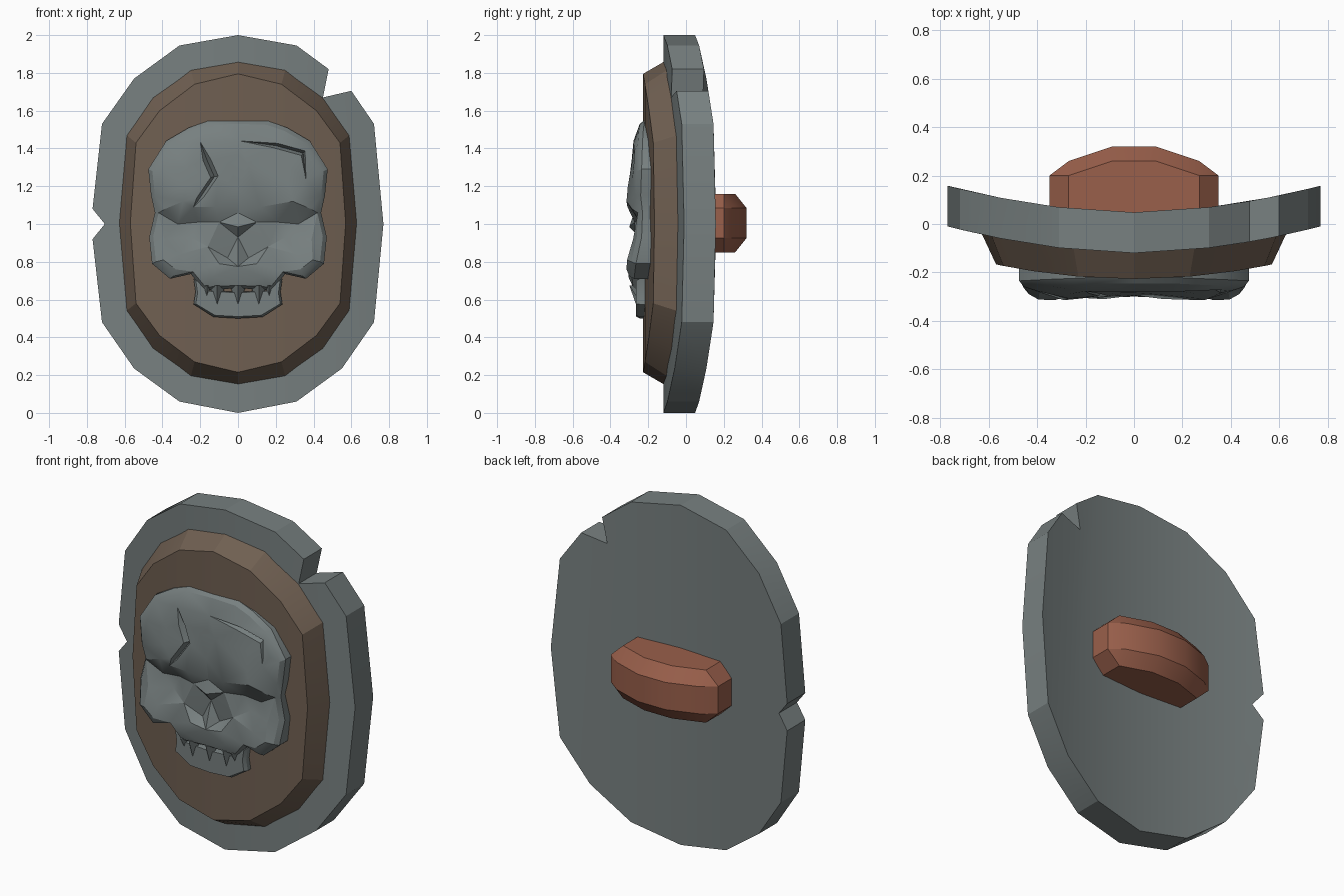
import bpy, bmesh, math
from mathutils import Vector
from mathutils.geometry import delaunay_2d_cdt

if "Cube" in bpy.data.objects:
    bpy.data.objects.remove(bpy.data.objects["Cube"])


def material(name, rgb):
    m = bpy.data.materials.new(name)
    m.diffuse_color = (*rgb, 1)
    m.use_nodes = True
    m.node_tree.nodes["Principled BSDF"].inputs["Base Color"].default_value = m.diffuse_color
    return m


STONE = material("grey metal", (0.185, 0.215, 0.215))
WOOD = material("brown wood", (0.16, 0.115, 0.083))
LEATHER = material("red brown leather", (0.32, 0.115, 0.07))


def finish(bm, name, mat, angle=20):
    bmesh.ops.remove_doubles(bm, verts=bm.verts, dist=0.0005)
    bmesh.ops.recalc_face_normals(bm, faces=bm.faces)
    me = bpy.data.meshes.new(name)
    bm.to_mesh(me)
    bm.free()
    me.materials.append(mat)
    me.polygons.foreach_set("use_smooth", [True] * len(me.polygons))
    me.set_sharp_from_angle(angle=math.radians(angle))
    ob = bpy.data.objects.new(name, me)
    bpy.context.collection.objects.link(ob)
    return ob


def add_face(bm, pts):
    pts = [Vector(p) for p in pts]
    clean = [p for i, p in enumerate(pts) if (p - pts[i - 1]).length > 1e-5]
    if len(clean) > 2:
        return bm.faces.new([bm.verts.new(p) for p in clean])


def loft(bm, a, b):
    for i in range(len(a)):
        add_face(bm, [a[i - 1], a[i], b[i], b[i - 1]])


def mirror_loop(half):
    return half + [(-p[0], *p[1:]) for p in reversed(half) if p[0] > 0]


def bow(x):
    return 0.11 * (abs(x) / 0.77) ** 1.8


# Shield plate: notched outline, cut in vertical strips and bowed
outline = [(0, 2), (.31, 1.945), (.48, 1.82), (.45, 1.67), (.6, 1.705), (.72, 1.53),
           (.77, 1), (.72, .48), (.55, .235), (.31, .06), (0, 0), (-.31, .06),
           (-.55, .235), (-.72, .48), (-.77, .92), (-.705, 1), (-.77, 1.08),
           (-.72, 1.53), (-.55, 1.77), (-.31, 1.945)]
bm = bmesh.new()
add_face(bm, [(x, 0, z) for x, z in outline])
for cut in (-.72, -.55, -.31, 0, .31, .55, .72):
    bmesh.ops.bisect_plane(bm, geom=bm.verts[:] + bm.edges[:] + bm.faces[:],
                           plane_co=(cut, 0, 0), plane_no=(1, 0, 0))
ext = bmesh.ops.extrude_face_region(bm, geom=bm.faces[:], use_keep_orig=True)
for g in ext["geom"]:
    if isinstance(g, bmesh.types.BMVert):
        g.co.y = 0.168
for v in bm.verts:
    v.co.y += bow(v.co.x) - 0.12
finish(bm, "shield_plate", STONE)

# Raised wooden panel with sloped sides
inner = [(0, 1.795), (.23, 1.74), (.415, 1.6), (.54, 1.43), (.57, 1.005)]
outer = [(0, 1.86), (.25, 1.815), (.45, 1.67), (.59, 1.47), (.63, 1.005)]


def panel_rows(pts, depth):
    top = [(-x, z) for x, z in reversed(pts) if x > 0] + pts
    return ([(x, depth(x), z) for x, z in top],
            [(x, depth(x), 2.01 - z) for x, z in top])


bm = bmesh.new()
ti, bi = panel_rows(inner, lambda x: -0.227 + 0.06 * (x / 0.57) ** 2)
to, bo = panel_rows(outer, lambda x: bow(x) - 0.115)
for i in range(len(ti) - 1):
    add_face(bm, [ti[i], ti[i + 1], bi[i + 1], bi[i]])
for a, b in ((ti, to), (bi, bo)):
    for i in range(len(a) - 1):
        add_face(bm, [a[i], a[i + 1], b[i + 1], b[i]])
finish(bm, "wood_panel", WOOD)

# Back grip: chamfered arch
bm = bmesh.new()
for s in (-1, 1):
    for dz, prof in ((.155, [(.27, .04), (.27, .2), (.09, .26)]),
                     (.08, [(.35, .05), (.35, .2), (.27, .26), (.09, .32)])):
        for x, y in prof:
            for t in (-1, 1):
                bm.verts.new((s * x, y, 1.005 + t * dz))
hull = bmesh.ops.convex_hull(bm, input=bm.verts[:])
bmesh.ops.dissolve_limit(bm, angle_limit=0.02, verts=bm.verts[:], edges=bm.edges[:])
finish(bm, "back_grip", LEATHER)

# Skull relief: outline with front depth, then feature points (x, z, y)
edge = mirror_loop([(0, 1.55, -.245), (.16, 1.545, -.245), (.26, 1.51, -.25),
                    (.38, 1.44, -.255), (.475, 1.29, -.26), (.46, 1.15, -.265),
                    (.44, 1.06, -.255), (.47, .93, -.26), (.455, .79, -.29),
                    (.36, .71, -.3), (.25, .735, -.29), (.18, .65, -.28), (0, .66, -.285)])
front = [(x * .955, 1.05 + (z - 1.05) * .96, y) for x, z, y in edge]
features = [(0, 1.36, -.285), (.05, 1.32, -.287), (.4, 1.3, -.277), (.27, 1.3, -.29),
            (0, 1.19, -.295), (.27, 1.2, -.308),                        # forehead
            (.12, 1.09, -.31), (.29, 1.12, -.315), (.385, 1.08, -.285),  # brow
            (0, 1.06, -.275), (.1, 1.01, -.272),
            (.21, 1.01, -.24), (.32, 1.0, -.24), (.25, .93, -.24),       # eye socket
            (.39, .92, -.28), (.31, .84, -.3), (.16, .88, -.275),
            (0, .985, -.3), (.1, .79, -.3), (0, .93, -.25),              # nose
            (.055, .82, -.25), (0, .86, -.275), (0, .775, -.3),
            (.395, .81, -.312), (.33, .76, -.315), (.13, .72, -.305)]    # cheek, jaw
points = list(front)
edges = [(i, (i + 1) % len(front)) for i in range(len(front))]
for x, z, y in features:
    points.append((x, z, y))
    if x > 0:
        points.append((-x, z, y))


def crack(path, dx, dz):
    """Groove: pointed ends, raised lips and a deep middle line."""
    lines = [[], [], []]
    for i, (x, z, y) in enumerate(path):
        if i in (0, len(path) - 1):
            points.append((x, z, y))
            for line in lines:
                line.append(len(points) - 1)
        else:
            for k, line in zip((-1, 0, 1), lines):
                points.append((x + k * dx, z + k * dz, y if k else y + .035))
                line.append(len(points) - 1)
    for line in lines:
        edges.extend(zip(line, line[1:]))


crack([(-.2, 1.435, -.278), (-.165, 1.34, -.287), (-.125, 1.25, -.298),
       (-.2, 1.14, -.308), (-.235, 1.09, -.3)], .02, .004)
crack([(.01, 1.44, -.278), (.2, 1.415, -.278), (.345, 1.375, -.272),
       (.36, 1.235, -.285)], .01, .012)
vs, _, fs, ov, _, _ = delaunay_2d_cdt([Vector(p[:2]) for p in points], edges, [], 1, 1e-5)
bm = bmesh.new()
co = [(v.x, points[o[0]][2] if o else -.28, v.y) for v, o in zip(vs, ov)]
for f in fs:
    add_face(bm, [co[i] for i in f])
mid = [(x, y + .025, z) for x, z, y in edge]
back = [(x, -.15, z) for x, z, y in edge]
loft(bm, [(x, y, z) for x, z, y in front], mid)
loft(bm, mid, back)
add_face(bm, back)
finish(bm, "skull_relief", STONE, 28)

# Lower jaw
jaw = mirror_loop([(0, .64), (.17, .65), (.19, .71), (.235, .71), (.225, .64),
                   (.235, .575), (.13, .508), (0, .5)])
bm = bmesh.new()
rim = [(x, -.245, z) for x, z in jaw]
face = [(x * .95, -.265, .6 + (z - .6) * .9) for x, z in jaw]
base = [(x, -.16, z) for x, z in jaw]
loft(bm, face, rim)
loft(bm, rim, base)
add_face(bm, face)
add_face(bm, base)
finish(bm, "lower_jaw", STONE)

# Upper teeth: downward spikes
bm = bmesh.new()
for x in (-.165, -.11, 0, .11, .165):
    w, tip = (.045, .575) if abs(x) < .15 else (.025, .62)
    ring = [(x - w, -.25, .675), (x, -.3, .675), (x + w, -.25, .675)]
    add_face(bm, ring)
    loft(bm, ring, [(x, -.265, tip)] * 3)
finish(bm, "upper_teeth", STONE)
